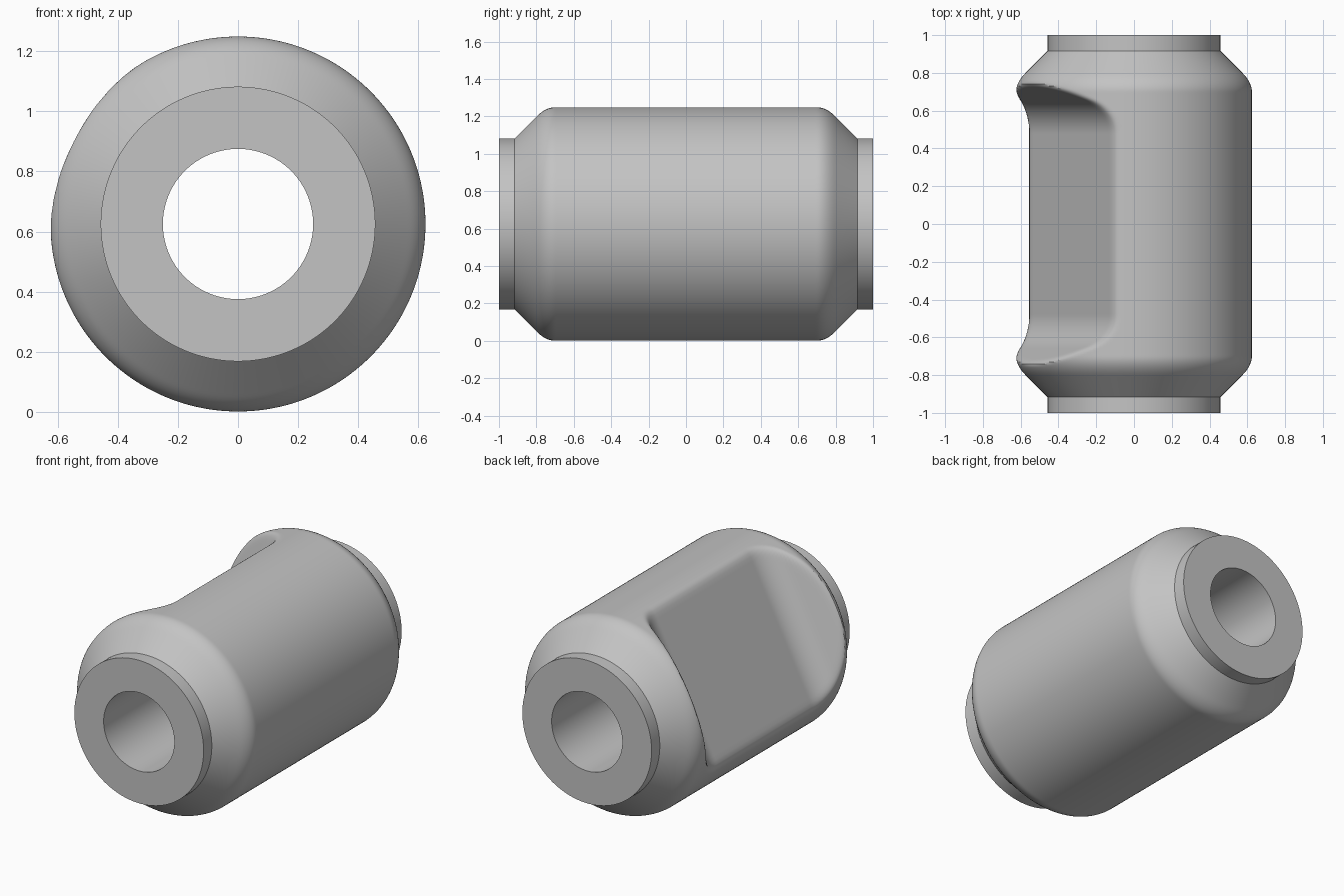
import bpy
import bmesh
from math import sin, cos, radians, sqrt, tau

if "Cube" in bpy.data.objects:
    bpy.data.objects.remove(bpy.data.objects["Cube"], do_unlink=True)

# Main dimensions
BODY_R, COLLAR_R, BORE_R = 0.624, 0.457, 0.25
HALF_LENGTH, SHOULDER_Y = 1.0, 0.917
AXIS_Z = 0.625
SEGMENTS = 216

# Flat pocket on the upper left side of the cylinder
FLAT_ANGLE = radians(152.7)
FLAT_DIST, FLAT_HALF = 0.375, 0.48
FILLET_R, WALL_SLOPE = 0.2, radians(60)


def smooth_min(a, b, k):
    """Minimum of two values with a rounded transition."""
    h = max(k - abs(a - b), 0) / k
    return min(a, b) - h * h * k / 4


def body_radius(y):
    """Cylinder with rounded conical shoulders."""
    return smooth_min(BODY_R, COLLAR_R + SHOULDER_Y - abs(y), 0.05)


def flat_distance(y):
    """Pocket floor distance from the axis: flat, fillet, sloping wall."""
    t = abs(y) - FLAT_HALF
    if t <= 0:
        return FLAT_DIST
    t_end = FILLET_R * sin(WALL_SLOPE)
    if t < t_end:
        return FLAT_DIST + FILLET_R - sqrt(FILLET_R ** 2 - t * t)
    rise = FILLET_R * (1 - cos(WALL_SLOPE))
    return FLAT_DIST + rise + (t - t_end) * sin(WALL_SLOPE) / cos(WALL_SLOPE)


def pocket_radius(y, angle):
    r = body_radius(y)
    facing = cos(angle - FLAT_ANGLE)
    if facing > 0.05 and abs(y) < 0.85:
        r = smooth_min(r, flat_distance(y) / facing, 0.035)
    return r


# Rows along the body, dense over the fillets and shoulders
end_rows = [0.44 + 0.01 * i for i in range(42)] + [SHOULDER_Y]
body_rows = [-y for y in reversed(end_rows)] + [-0.2, 0, 0.2] + end_rows

# Closed profile: collar, body, collar, bore
profile = [(-HALF_LENGTH, COLLAR_R)]
profile += [(y, None) for y in body_rows]
profile += [(HALF_LENGTH, COLLAR_R), (HALF_LENGTH, BORE_R), (-HALF_LENGTH, BORE_R)]

bm = bmesh.new()
rings = []
for y, fixed in profile:
    ring = []
    for i in range(SEGMENTS):
        a = tau * i / SEGMENTS
        r = fixed if fixed else pocket_radius(y, a)
        ring.append(bm.verts.new((r * cos(a), y, AXIS_Z + r * sin(a))))
    rings.append(ring)
for ring, following in zip(rings, rings[1:] + rings[:1]):
    for i in range(SEGMENTS):
        j = (i + 1) % SEGMENTS
        bm.faces.new((ring[i], ring[j], following[j], following[i]))
bmesh.ops.recalc_face_normals(bm, faces=bm.faces[:])

mesh = bpy.data.meshes.new("bored_cylinder_body")
bm.to_mesh(mesh)
bm.free()
body = bpy.data.objects.new("bored_cylinder_body", mesh)
bpy.context.collection.objects.link(body)

# Plain grey material
grey = bpy.data.materials.new("plain_grey")
grey.use_nodes = True
colour = (0.55, 0.55, 0.55, 1)
grey.diffuse_color = colour
grey.node_tree.nodes["Principled BSDF"].inputs["Base Color"].default_value = colour
mesh.materials.append(grey)

# Smooth shading with crisp collar and bore edges
bpy.ops.object.select_all(action="DESELECT")
body.select_set(True)
bpy.context.view_layer.objects.active = body
bpy.ops.object.shade_smooth_by_angle(angle=radians(30))
